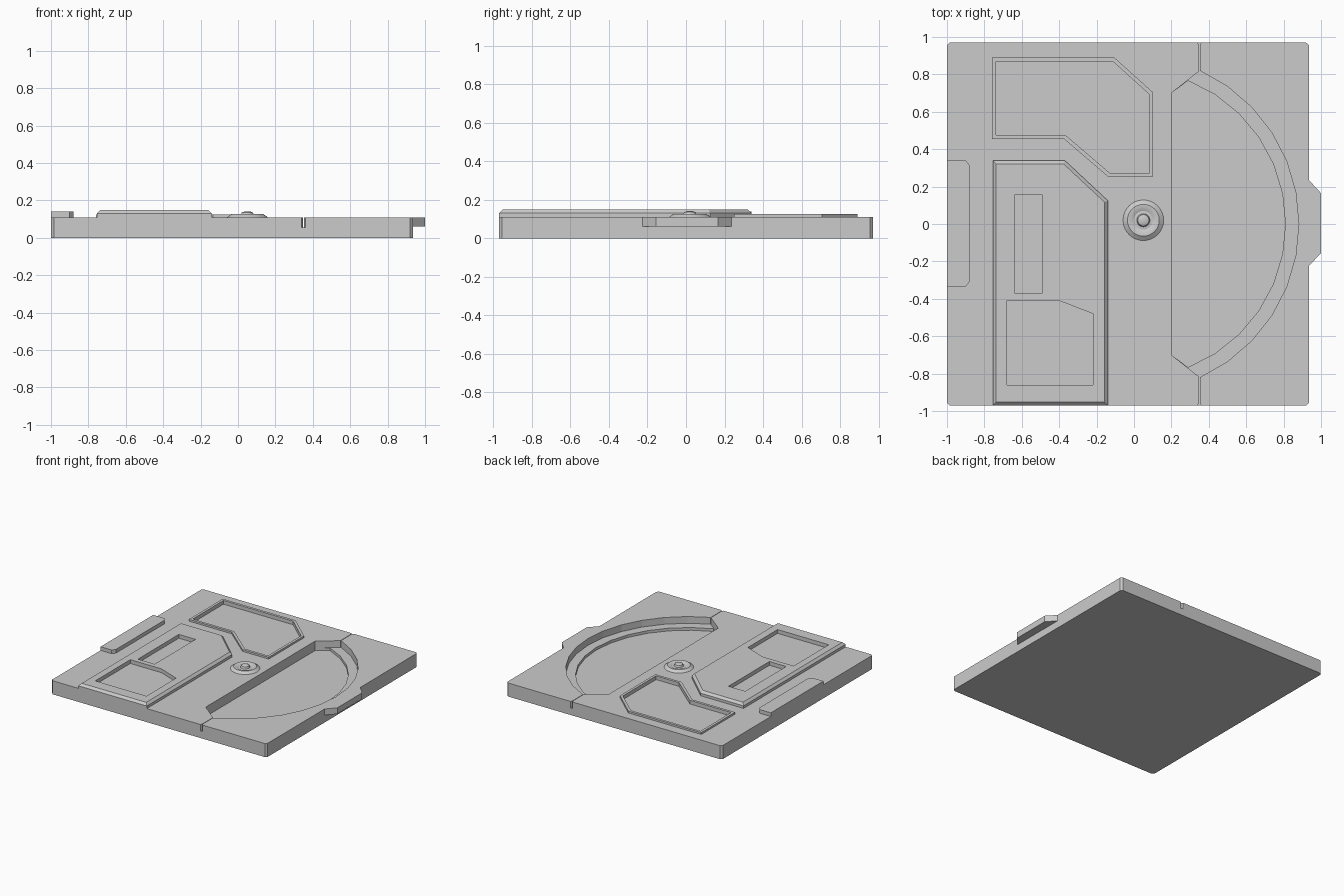
import bpy, bmesh, math

old = bpy.data.objects.get("Cube")
if old:
    bpy.data.objects.remove(old, do_unlink=True)

grey = bpy.data.materials.new("light_grey")
grey.use_nodes = True
colour = (0.6, 0.6, 0.6, 1)
grey.diffuse_color = colour
grey.node_tree.nodes["Principled BSDF"].inputs["Base Color"].default_value = colour


def finish(name, bm):
    bmesh.ops.recalc_face_normals(bm, faces=bm.faces)
    mesh = bpy.data.meshes.new(name)
    bm.to_mesh(mesh)
    bm.free()
    mesh.materials.append(grey)
    obj = bpy.data.objects.new(name, mesh)
    bpy.context.collection.objects.link(obj)
    return obj


def prism(name, outline, z0, z1, bevel=0):
    """Extrude an outline upward, with an optional sloped top edge."""
    bm = bmesh.new()
    face = bm.faces.new([bm.verts.new((x, y, z0)) for x, y in outline])
    top = bmesh.ops.extrude_face_region(bm, geom=[face])["geom"]
    for v in top:
        if isinstance(v, bmesh.types.BMVert):
            v.co.z = z1
    if bevel:
        edges = [e for e in bm.edges if all(v.co.z == e.verts[0].co.z and v.co.z > z0 + 1e-5 for v in e.verts)]
        bmesh.ops.bevel(bm, geom=edges, offset=bevel, segments=1, affect='EDGES')
    return finish(name, bm)


def cut(target, *cutters):
    """Subtract cutters from the target and remove them."""
    for c in cutters:
        mod = target.modifiers.new("cut", 'BOOLEAN')
        mod.operation, mod.solver, mod.object = 'DIFFERENCE', 'EXACT', c
        bpy.context.view_layer.objects.active = target
        bpy.ops.object.modifier_apply(modifier=mod.name)
        bpy.data.objects.remove(c, do_unlink=True)


def box(x0, x1, y0, y1):
    return [(x0, y0), (x1, y0), (x1, y1), (x0, y1)]


def arc(cx, r, y_end, steps=12):
    a = math.asin(y_end / r)
    return [(cx + r * math.cos(t), r * math.sin(t))
            for t in (a - 2 * a * i / steps for i in range(steps + 1))]


def inset(outline, d):
    """Offset a closed outline inward; it must run clockwise."""
    result = []
    n = len(outline)
    for i, (x, y) in enumerate(outline):
        px, py = outline[i - 1]
        qx, qy = outline[(i + 1) % n]
        l1, l2 = math.hypot(x - px, y - py), math.hypot(qx - x, qy - y)
        n1 = ((y - py) / l1, -(x - px) / l1)
        n2 = ((qy - y) / l2, -(qx - x) / l2)
        k = d / (1 + n1[0] * n2[0] + n1[1] * n2[1])
        result.append((x + k * (n1[0] + n2[0]), y + k * (n1[1] + n2[1])))
    return result


TOP = 0.11
L, R, B, C = -1, 0.935, 0.97, 0.015

# Base slab with clipped corners
base = prism("base_slab", [(L + C, -B), (R - C, -B), (R, C - B), (R, B - C),
                           (R - C, B), (L + C, B), (L, B - C), (L, C - B)], 0, TOP)

# Stepped half-round recess
chord = [(0.2, -0.7), (0.2, 0.7)]
cut(base,
    prism("recess_shelf_cut", chord + arc(-0.019, 0.9, 0.82), 0.055, 0.3),
    prism("recess_floor_cut", chord + arc(-0.0143, 0.824, 0.766), 0.033, 0.2))

# Seams running from the recess to the front and back edges
for s in (-1, 1):
    w, x = 0.002, 0.35
    cut(base, prism("seam_cut", [(x - w, s * 0.8), (x - w, s * 0.953), (x - 0.014, s * 0.98),
                                 (x + 0.014, s * 0.98), (x + w, s * 0.953), (x + w, s * 0.8)], 0.056, 0.2))

# Raised rim around a sunken back panel
rim_outline = [(-0.76, 0.89), (-0.105, 0.89), (0.1, 0.705), (0.1, 0.25),
               (-0.135, 0.25), (-0.375, 0.455), (-0.76, 0.455)]
inner = inset(rim_outline, 0.021)
rim = prism("panel_rim", rim_outline, TOP - 0.01, 0.125)
cut(rim, prism("rim_cut", inner, 0, 0.3))
cut(base, prism("panel_cut", inner, 0.095, 0.3))

# Raised front panel with sloped edges and two pockets
panel = prism("raised_panel", [(-0.755, -B), (-0.755, 0.34), (-0.37, 0.34),
                               (-0.14, 0.125), (-0.14, -B)], TOP - 0.001, 0.149, 0.018)
cut(panel,
    prism("slot_cut", box(-0.64, -0.49, -0.37, 0.155), 0.118, 0.3),
    prism("pocket_cut", [(-0.68, -0.41), (-0.4, -0.41), (-0.22, -0.48),
                         (-0.22, -0.86), (-0.68, -0.86)], 0.118, 0.3))

# Edge tabs
prism("right_edge_tab", [(L, -0.335), (-0.9, -0.335), (-0.88, -0.31), (-0.88, 0.315),
                         (-0.9, 0.34), (L, 0.34)], TOP - 0.001, 0.14)
prism("left_edge_tab", [(R - 0.02, -0.225), (R, -0.225), (1, -0.155), (1, 0.165),
                        (R, 0.235), (R - 0.02, 0.235)], 0.06, TOP)

# Round hub: turned profile with a dished ring and centre knob
profile = [(0.11, TOP - 0.001), (0.085, 0.127), (0.07, 0.127), (0.05, 0.118),
           (0.035, 0.12), (0.03, 0.135), (0.015, 0.141), (0, 0.141)]
bm = bmesh.new()
verts = [bm.verts.new((r, 0, z)) for r, z in profile]
edges = [bm.edges.new(p) for p in zip(verts, verts[1:])]
bmesh.ops.spin(bm, geom=verts + edges, cent=(0, 0, 0), axis=(0, 0, 1),
               angle=math.tau, steps=32)
bmesh.ops.remove_doubles(bm, verts=bm.verts, dist=1e-4)
hub = finish("centre_hub", bm)
hub.location = (0.05, 0.02, 0)
bpy.ops.object.select_all(action='DESELECT')
hub.select_set(True)
bpy.context.view_layer.objects.active = hub
bpy.ops.object.shade_smooth_by_angle(angle=math.radians(30))
